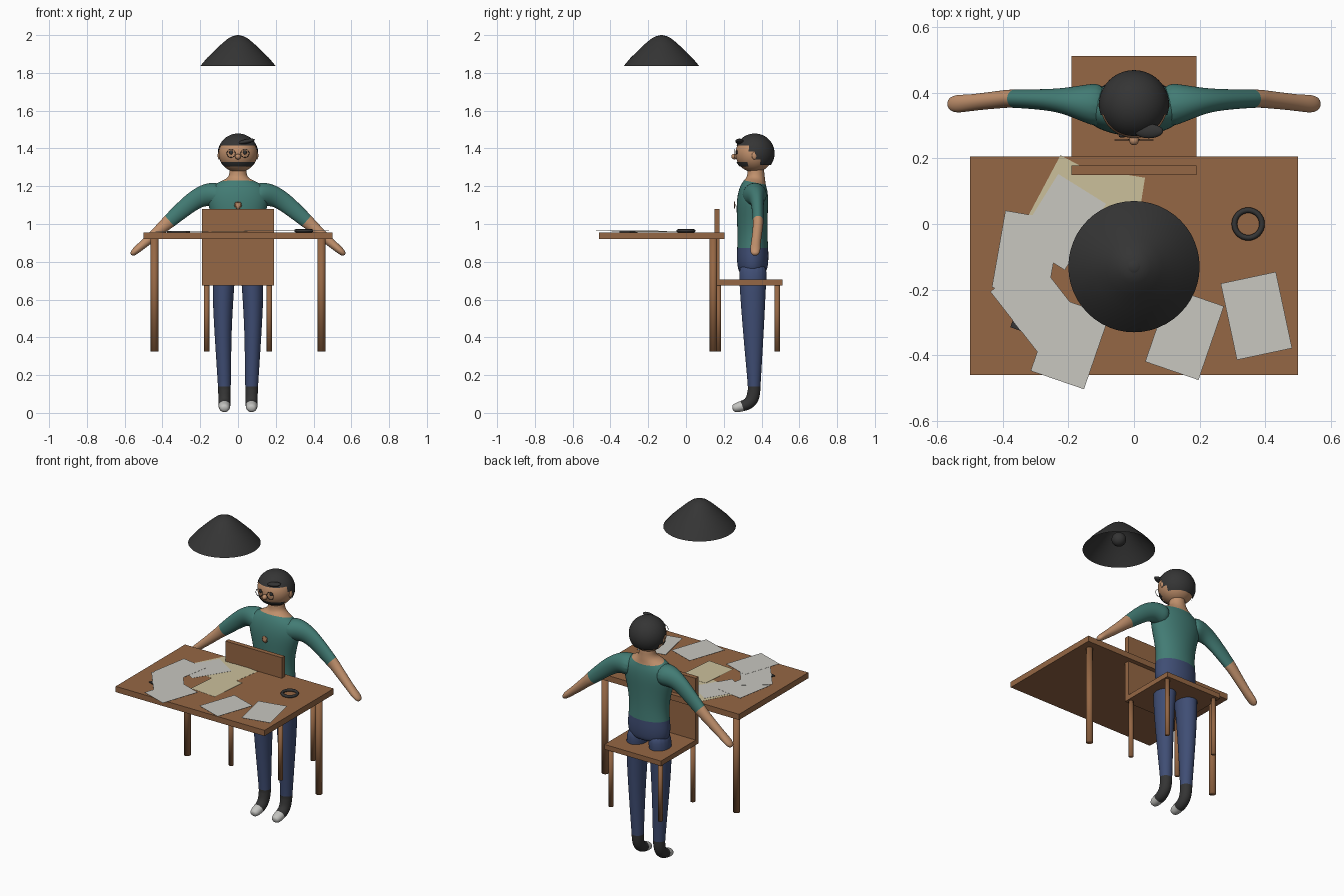
import bpy, bmesh, math
from mathutils import Vector, Matrix

if "Cube" in bpy.data.objects:
    bpy.data.objects.remove(bpy.data.objects["Cube"])


def material(name, r, g, b):
    m = bpy.data.materials.new(name)
    m.diffuse_color = (r, g, b, 1)
    m.use_nodes = True
    m.node_tree.nodes["Principled BSDF"].inputs["Base Color"].default_value = m.diffuse_color
    return m


WOOD = material("wood", 0.30, 0.135, 0.058)
DARK = material("charcoal", 0.035, 0.035, 0.035)
SKIN = material("skin", 0.53, 0.28, 0.15)
TEAL = material("teal_cloth", 0.055, 0.20, 0.175)
NAVY = material("navy_denim", 0.05, 0.075, 0.175)
PAPER = material("grey_paper", 0.58, 0.57, 0.53)
BEIGE = material("beige_paper", 0.60, 0.53, 0.33)
WHITE = material("shoe_white", 0.55, 0.55, 0.53)


def finish(name, bm, mats, smooth=True):
    bmesh.ops.recalc_face_normals(bm, faces=bm.faces)
    for f in bm.faces:
        f.smooth = smooth
    me = bpy.data.meshes.new(name)
    bm.to_mesh(me)
    bm.free()
    for m in mats:
        me.materials.append(m)
    ob = bpy.data.objects.new(name, me)
    bpy.context.collection.objects.link(ob)
    return ob


def box(name, lo, hi, mat, turn=0):
    bm = bmesh.new()
    c = [(a + b) / 2 for a, b in zip(lo, hi)]
    s = [b - a for a, b in zip(lo, hi)]
    mx = Matrix.Translation(c) @ Matrix.Rotation(math.radians(turn), 4, 'Z') @ Matrix.Diagonal((*s, 1))
    bmesh.ops.create_cube(bm, size=1, matrix=mx)
    return finish(name, bm, [mat], False)


def rod(name, x, y, z0, z1, r, mat):
    bm = bmesh.new()
    bmesh.ops.create_cone(bm, cap_ends=True, segments=16, radius1=r, radius2=r, depth=z1 - z0,
                          matrix=Matrix.Translation((x, y, (z0 + z1) / 2)))
    return finish(name, bm, [mat])


def ball(name, c, s, mat, keep=None, tilt=0, seg=40):
    """Ellipsoid; keep(point) limits it to part of its surface."""
    bm = bmesh.new()
    mx = Matrix.Translation(c) @ Matrix.Rotation(math.radians(tilt), 4, 'Y') @ Matrix.Diagonal((*s, 1))
    bmesh.ops.create_uvsphere(bm, u_segments=seg, v_segments=seg * 3 // 4, radius=1, matrix=mx)
    if keep:
        gone = [f for f in bm.faces if not keep(f.calc_center_median())]
        bmesh.ops.delete(bm, geom=gone, context='FACES')
    return finish(name, bm, [mat])


def ring(name, c, R, r, mat, upright=False):
    bm = bmesh.new()
    n, k = 32, 8
    vs = []
    for i in range(n):
        a = math.tau * i / n
        for j in range(k):
            b = math.tau * j / k
            d = R + r * math.cos(b)
            p = Vector((d * math.cos(a), d * math.sin(a), r * math.sin(b)))
            if upright:
                p = Vector((p.x, p.z, p.y))
            vs.append(bm.verts.new(p + Vector(c)))
    for i in range(n):
        for j in range(k):
            i2, j2 = (i + 1) % n, (j + 1) % k
            bm.faces.new([vs[i * k + j], vs[i2 * k + j], vs[i2 * k + j2], vs[i * k + j2]])
    return finish(name, bm, [mat])


def loft(name, rings, mats, spans, ref, n=16, caps=True, subdiv=2):
    """Skin elliptical rings (x, y, z, width along ref, other width)."""
    bm = bmesh.new()
    ref = Vector(ref)
    pts = [Vector(r[:3]) for r in rings]
    loops = []
    for i, r in enumerate(rings):
        t = (pts[min(i + 1, len(pts) - 1)] - pts[max(i - 1, 0)]).normalized()
        other = t.cross(ref).normalized()
        loops.append([bm.verts.new(pts[i] + ref * r[3] * math.cos(math.tau * k / n)
                                   + other * r[4] * math.sin(math.tau * k / n)) for k in range(n)])
    for i, (a, b) in enumerate(zip(loops, loops[1:])):
        for k in range(n):
            f = bm.faces.new([a[k], a[(k + 1) % n], b[(k + 1) % n], b[k]])
            f.material_index = spans[i]
    if caps:
        bm.faces.new(loops[0]).material_index = spans[0]
        bm.faces.new(loops[-1]).material_index = spans[-1]
    ob = finish(name, bm, mats)
    if subdiv:
        m = ob.modifiers.new("smooth", 'SUBSURF')
        m.levels = m.render_levels = subdiv
    return ob


# Table and chair
box("table_top", (-0.5, -0.46, 0.92), (0.5, 0.205, 0.955), WOOD)
box("chair_seat", (-0.19, 0.16, 0.675), (0.19, 0.512, 0.705), WOOD)
box("chair_back", (-0.19, 0.15, 0.675), (0.19, 0.178, 1.08), WOOD)
for s in (-1, 1):
    rod("table_leg", s * 0.442, 0.145, 0.325, 0.925, 0.02, WOOD)
    for y in (0.172, 0.483):
        rod("chair_leg", s * 0.166, y, 0.325, 0.685, 0.014, WOOD)

# Sheets on the table: centre x, y, turn, colour
sheets = [(-0.204, 0.064, -28, BEIGE), (-0.07, 0.037, -9, BEIGE), (-0.045, -0.14, -5, BEIGE),
          (-0.221, 0.006, -32, PAPER), (-0.328, -0.091, -10, PAPER), (-0.297, -0.247, 38, PAPER),
          (-0.195, -0.363, -19, PAPER), (0.154, -0.335, -19, PAPER), (0.373, -0.28, 12, PAPER)]
for i, (x, y, turn, m) in enumerate(sheets):
    z = 0.9565 + 0.001 * min(i, 7)
    box("paper_sheet", (x - 0.086, y - 0.119, z), (x + 0.086, y + 0.119, z + 0.0008), m, turn)
box("dark_notebook", (-0.37, -0.335, 0.955), (-0.26, -0.275, 0.9605), DARK, -20)
ring("table_ring", (0.348, 0, 0.964), 0.042, 0.0085, DARK)

# Hanging lamp
prof = [(0.2, 1.836), (0.165, 1.878), (0.125, 1.917), (0.085, 1.955), (0.05, 1.984), (0.025, 1.996), (0.002, 1.998)]
loft("lamp_shade", [(0, -0.13, z, r, r) for r, z in prof], [DARK], [0] * 6, (1, 0, 0), 48, False, 0)
ball("lamp_bulb", (0, -0.13, 1.9), (0.04,) * 3, DARK, seg=24)
ball("lamp_cap", (0, -0.13, 1.99), (0.024, 0.024, 0.01), DARK, seg=20)

# Torso from hips to neck
torso = [(0, 0.355, 0.735, 0.10, 0.065), (0, 0.353, 0.76, 0.128, 0.08), (0, 0.353, 0.82, 0.133, 0.085),
         (0, 0.353, 0.868, 0.127, 0.083), (0, 0.352, 0.95, 0.122, 0.079), (0, 0.35, 1.05, 0.143, 0.083),
         (0, 0.352, 1.13, 0.168, 0.085), (0, 0.358, 1.19, 0.155, 0.075), (0, 0.365, 1.222, 0.10, 0.058),
         (0, 0.37, 1.24, 0.055, 0.05), (0, 0.37, 1.27, 0.044, 0.044), (0, 0.37, 1.31, 0.044, 0.044)]
loft("torso", torso, [NAVY, TEAL, SKIN], [0, 0, 0, 1, 1, 1, 1, 1, 2, 2, 2], (1, 0, 0), 24)

# Arms with sleeves, legs with shoes
for s in (-1, 1):
    arm = [(0.08, 0.36, 1.15, 0.075, 0.065), (0.15, 0.366, 1.16, 0.06, 0.066), (0.215, 0.376, 1.14, 0.038, 0.053),
           (0.29, 0.38, 1.08, 0.031, 0.046), (0.375, 0.382, 1.005, 0.028, 0.037), (0.385, 0.382, 0.996, 0.028, 0.033),
           (0.46, 0.374, 0.928, 0.026, 0.027), (0.51, 0.368, 0.885, 0.026, 0.022), (0.545, 0.366, 0.856, 0.029, 0.02),
           (0.566, 0.366, 0.836, 0.016, 0.012)]
    loft("arm", [(s * r[0],) + r[1:] for r in arm], [TEAL, SKIN], [0] * 4 + [1] * 5, (0, 1, 0))
    leg = [(0.066, 0.355, 0.80, 0.06, 0.078), (0.077, 0.353, 0.70, 0.06, 0.073), (0.08, 0.355, 0.55, 0.053, 0.064),
           (0.079, 0.357, 0.40, 0.045, 0.054), (0.074, 0.36, 0.22, 0.038, 0.04), (0.072, 0.361, 0.125, 0.034, 0.033),
           (0.072, 0.36, 0.115, 0.034, 0.035), (0.072, 0.352, 0.07, 0.032, 0.036), (0.072, 0.325, 0.044, 0.032, 0.032),
           (0.072, 0.30, 0.037, 0.032, 0.029), (0.072, 0.265, 0.027, 0.03, 0.026), (0.072, 0.245, 0.022, 0.018, 0.016)]
    loft("leg", [(s * r[0],) + r[1:] for r in leg], [NAVY, DARK, WHITE], [0] * 5 + [1] * 4 + [2] * 2, (1, 0, 0))

# Head, hair and face
ball("head", (0, 0.362, 1.373), (0.102, 0.1, 0.099), SKIN)


def hairline(p):
    return p.z > 1.415 or (p.y > 0.335 and p.z > 1.385) or (p.y > 0.37 and p.z > 1.345) or (p.y > 0.39 and p.z > 1.31)


ball("hair", (0, 0.364, 1.374), (0.107, 0.105, 0.105), DARK, hairline)
ball("hair_tuft", (0.045, 0.283, 1.437), (0.045, 0.022, 0.012), DARK, tilt=-12, seg=20)
ball("moustache", (0, 0.361, 1.373), (0.105, 0.104, 0.103), DARK,
     lambda p: 1.303 < p.z < 1.329 and p.y < 0.33, seg=64)
ball("nose", (0, 0.256, 1.357), (0.015, 0.016, 0.015), SKIN, seg=20)
for s in (-1, 1):
    ball("eye", (s * 0.036, 0.269, 1.379), (0.011, 0.006, 0.011), DARK, seg=16)
    ring("glasses_rim", (s * 0.037, 0.256, 1.374), 0.022, 0.0015, DARK, True)
    ball("ear", (s * 0.1, 0.362, 1.362), (0.008, 0.014, 0.02), SKIN, seg=16)

# Chest badge
ball("chest_badge", (0, 0.257, 1.1), (0.02, 0.004, 0.02), SKIN, seg=16)
ring("badge_rim", (0, 0.255, 1.1), 0.014, 0.002, WOOD, True)
